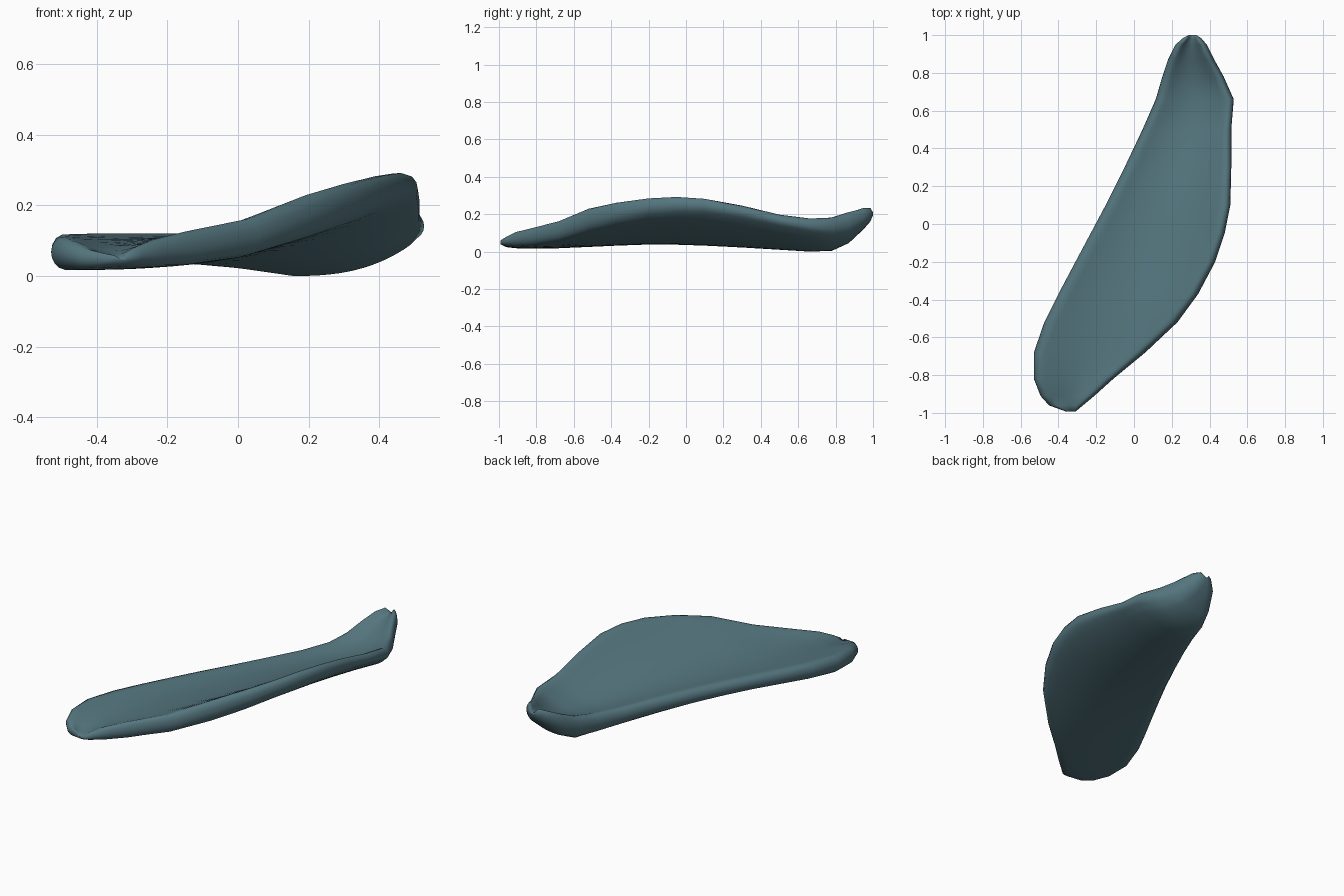
import bpy, bmesh, math

if "Cube" in bpy.data.objects:
    bpy.data.objects.remove(bpy.data.objects["Cube"])

# Cross-sections along y: y, left x, right x, left bottom/top z, right bottom/top z
stations = [
    (-.993, -.36, -.31, .04, .06, .04, .06),
    (-.96, -.45, -.27, .024, .08, .03, .085),
    (-.91, -.495, -.21, .018, .105, .028, .11),
    (-.82, -.53, -.11, .017, .117, .034, .133),
    (-.68, -.53, .06, .018, .122, .06, .168),
    (-.52, -.475, .23, .025, .123, .115, .238),
    (-.37, -.40, .34, .032, .124, .155, .272),
    (-.20, -.31, .43, .038, .124, .19, .295),
    (-.05, -.23, .48, .037, .124, .20, .303),
    (.10, -.15, .51, .032, .122, .20, .293),
    (.30, -.05, .515, .022, .118, .17, .254),
    (.50, .045, .515, .01, .112, .13, .203),
    (.66, .115, .528, .0, .118, .10, .183),
    (.78, .15, .475, .004, .142, .08, .192),
    (.87, .18, .425, .045, .182, .09, .22),
    (.95, .22, .385, .12, .22, .13, .243),
    (.985, .26, .355, .16, .235, .165, .24),
    (1.0, .29, .33, .195, .21, .195, .21),
]
HALF = 20  # columns across each face of the shell


def section(y, xl, xr, lb, lt, rb, rt):
    """Closed loop: hollow upper face, deeper curved underside, rounded rims."""
    w = xr - xl
    r = min(.045, w * .4)
    hollow = min(.035, (lt - lb) * .45)
    top, bottom = [], []
    for i in range(HALF + 1):
        t = .5 - .5 * math.cos(math.pi * i / HALF)
        d = min(t, 1 - t) * w
        f = math.sqrt(max(0, 1 - (1 - min(d / r, 1)) ** 2))
        u = min(1, max(0, (t * w - r * .5) / (w - r)))
        zt = lt + (rt - lt) * u ** 2 - hollow * math.sin(math.pi * u)
        zb = lb + (rb - lb) * u ** 2.8
        mid, h = (zt + zb) / 2, (zt - zb) / 2
        top.append((xl + w * t, y, mid + h * f))
        bottom.append((xl + w * t, y, mid - h * f))
    return top + bottom[-2:0:-1]


# Dished shell lofted through the sections
bm = bmesh.new()
rings = [[bm.verts.new(p) for p in section(*s)] for s in stations]
n = len(rings[0])
for a, b in zip(rings, rings[1:]):
    for i in range(n):
        j = (i + 1) % n
        bm.faces.new((a[i], a[j], b[j], b[i]))
bm.faces.new(rings[0])
bm.faces.new(rings[-1])
bmesh.ops.recalc_face_normals(bm, faces=bm.faces)
floor = min(v.co.z for v in bm.verts)
bmesh.ops.translate(bm, verts=bm.verts, vec=(0, 0, -floor))
for f in bm.faces:
    f.smooth = True
mesh = bpy.data.meshes.new("curved_shell")
bm.to_mesh(mesh)
bm.free()
shell = bpy.data.objects.new("curved_shell", mesh)
bpy.context.collection.objects.link(shell)

# Teal finish
mat = bpy.data.materials.new("teal")
mat.diffuse_color = (.09, .18, .21, 1)
mat.use_nodes = True
mat.node_tree.nodes["Principled BSDF"].inputs["Base Color"].default_value = mat.diffuse_color
mesh.materials.append(mat)
